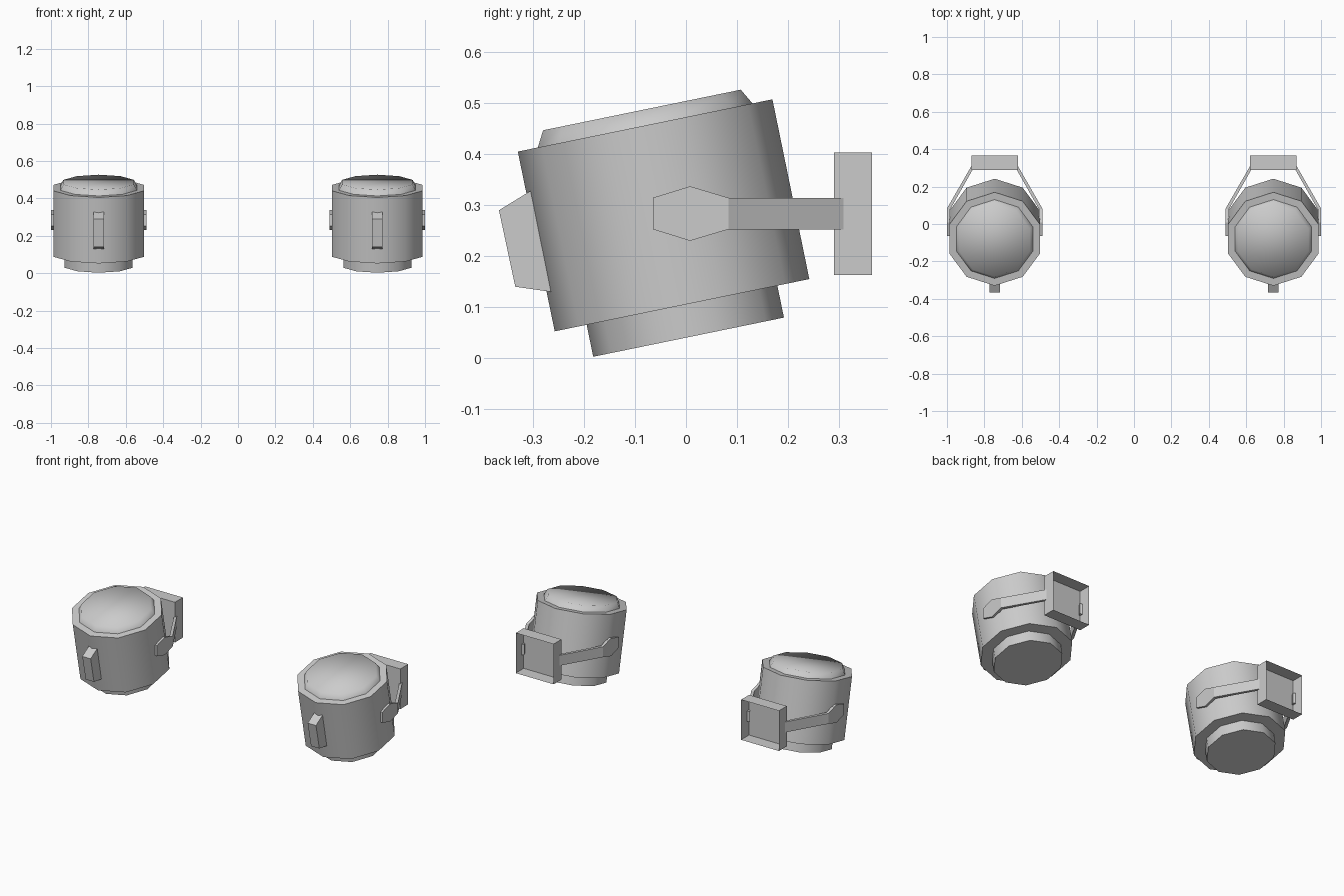
import bpy, bmesh, math
from mathutils import Matrix, Vector

if "Cube" in bpy.data.objects:
    bpy.data.objects.remove(bpy.data.objects["Cube"])

TILT = math.radians(11.6)
CENTRE = (-0.044, 0.28)          # y, z of the drum's middle
SIDES = 10


def finish(name, bm, smooth=None, closed=True):
    if closed:
        bmesh.ops.recalc_face_normals(bm, faces=bm.faces[:])
    mesh = bpy.data.meshes.new(name)
    bm.to_mesh(mesh)
    bm.free()
    obj = bpy.data.objects.new(name, mesh)
    bpy.context.collection.objects.link(obj)
    if smooth:
        bpy.ops.object.select_all(action='DESELECT')
        obj.select_set(True)
        bpy.context.view_layer.objects.active = obj
        bpy.ops.object.shade_smooth_by_angle(angle=math.radians(smooth))
    return obj


def drum(name, cx, r_low, r_high, low, high, smooth):
    """Tilted ten-sided drum, low/high measured along its axis."""
    bm = bmesh.new()
    place = (Matrix.Translation((cx, *CENTRE)) @ Matrix.Rotation(TILT, 4, 'X')
             @ Matrix.Translation((0, 0, (low + high) / 2)))
    rings = []
    for r, z in ((r_low, low), (r_high, high)):
        ring = []
        for i in range(SIDES):
            a = math.tau * i / SIDES - math.pi / 2
            ring.append(bm.verts.new((r * math.cos(a), r * math.sin(a), z - (low + high) / 2)))
        rings.append(ring)
    for i in range(SIDES):
        j = (i + 1) % SIDES
        bm.faces.new((rings[0][i], rings[0][j], rings[1][j], rings[1][i]))
    bm.faces.new(rings[0][::-1])
    bm.faces.new(rings[1])
    bm.transform(place)
    finish(name, bm, smooth)


def front_handle(cx):
    """Side profile extruded across x."""
    bm = bmesh.new()
    profile = [(-0.367, 0.29), (-0.305, 0.328), (-0.265, 0.13), (-0.335, 0.14)]
    face = bm.faces.new([bm.verts.new((cx - 0.0275, y, z)) for y, z in profile])
    ext = bmesh.ops.extrude_face_region(bm, geom=[face])
    moved = [v for v in ext['geom'] if isinstance(v, bmesh.types.BMVert)]
    bmesh.ops.translate(bm, verts=moved, vec=(0.055, 0, 0))
    finish("front_handle", bm)


def bracket_arm(cx, side):
    """Bent flat bar with a widened pivot end."""
    bm = bmesh.new()
    # outer x, outer y, inner x, inner y, half height
    stations = [(0.255, -0.065, 0.238, -0.065, 0.031),
                (0.255, 0.008, 0.238, 0.008, 0.0535),
                (0.255, 0.083, 0.238, 0.078, 0.031),
                (0.122, 0.314, 0.109, 0.306, 0.031)]
    rings = []
    for ox, oy, ix, iy, h in stations:
        rings.append([bm.verts.new((cx + side * x, y, 0.2835 + z)) for x, y, z in
                      ((ox, oy, -h), (ox, oy, h), (ix, iy, h), (ix, iy, -h))])
    for a, b in zip(rings, rings[1:]):
        for i in range(4):
            j = (i + 1) % 4
            bm.faces.new((a[i], a[j], b[j], b[i]))
    bm.faces.new(rings[0])
    bm.faces.new(rings[-1])
    finish("bracket_arm", bm)


def mount_box(cx):
    """Thin box, open at the back."""
    bm = bmesh.new()
    bmesh.ops.create_cube(bm, size=1)
    bm.transform(Matrix.Translation((cx, 0.3275, 0.283))
                 @ Matrix.Diagonal((0.25, 0.075, 0.24, 1)))
    bm.normal_update()
    back = [f for f in bm.faces if f.normal.y > 0.9]
    bmesh.ops.delete(bm, geom=back, context='FACES_ONLY')
    finish("mount_box", bm, closed=False)


for cx in (-0.745, 0.745):
    # Main housing, base collar and bevelled lid
    drum("housing", cx, 0.255, 0.255, -0.18, 0.18, 40)
    drum("base_collar", cx, 0.191, 0.191, -0.244, -0.18, 40)
    drum("lid", cx, 0.215, 0.198, 0.18, 0.211, 70)
    # Handle in front, bracket behind
    front_handle(cx)
    mount_box(cx)
    for side in (-1, 1):
        bracket_arm(cx, side)
